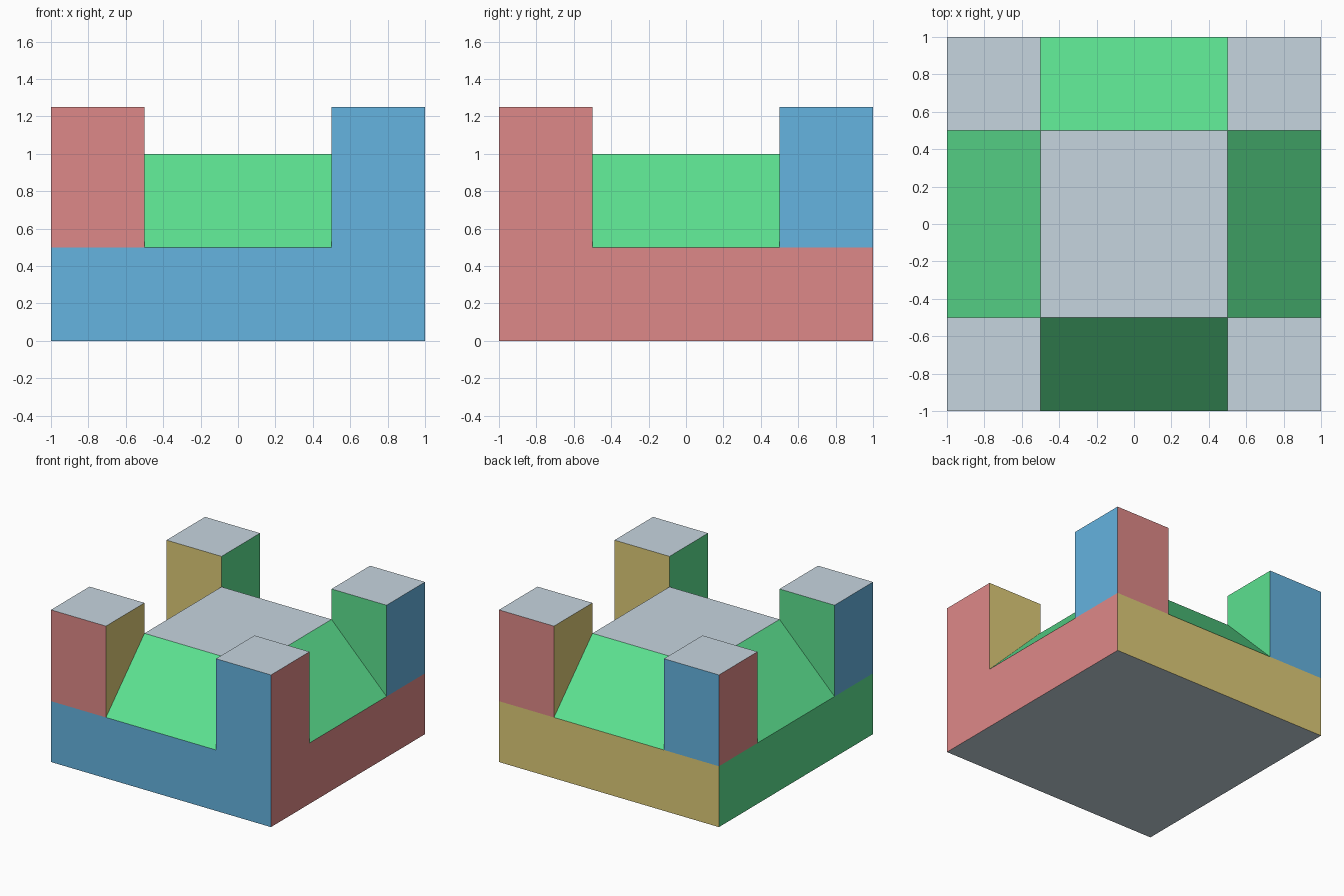
import bpy, bmesh
from math import pi
from mathutils import Matrix

cube = bpy.data.objects.get("Cube")
if cube:
    bpy.data.objects.remove(cube, do_unlink=True)


def make_material(name, hex_code):
    """Flat material from an sRGB hex string, stored as linear values."""
    srgb = [int(hex_code[i:i + 2], 16) / 255 for i in (0, 2, 4)]
    colour = [c / 12.92 if c <= 0.04045 else ((c + 0.055) / 1.055) ** 2.4 for c in srgb] + [1]
    mat = bpy.data.materials.new(name)
    mat.use_nodes = True
    mat.diffuse_color = colour
    mat.node_tree.nodes["Principled BSDF"].inputs["Base Color"].default_value = colour
    return mat


GREY, BLUE, RED, YELLOW, GREEN = range(5)
materials = [
    make_material("light grey", "C6D5DF"),
    make_material("blue", "65B3E0"),
    make_material("red", "DE8988"),
    make_material("yellow", "DECB78"),
    make_material("green", "5CE190"),
]


def side_colour(normal):
    """Box colours by facing direction; top and bottom are grey."""
    if abs(normal.z) > 0.9:
        return GREY
    if abs(normal.x) > abs(normal.y):
        return RED if normal.x > 0 else GREEN
    return YELLOW if normal.y > 0 else BLUE


def ramp_colour(normal):
    return GREY if abs(normal.z) > 0.9 else GREEN


def make_block(name, size, centre, colour_rule, top_scale=1.0):
    """Box, optionally tapered at the top, coloured face by face."""
    bm = bmesh.new()
    bmesh.ops.create_cube(bm, size=1)
    for v in bm.verts:
        if v.co.z > 0:
            v.co.x *= top_scale
            v.co.y *= top_scale
    bmesh.ops.scale(bm, vec=size, verts=bm.verts)
    bmesh.ops.translate(bm, vec=centre, verts=bm.verts)
    bm.normal_update()
    for f in bm.faces:
        f.material_index = colour_rule(f.normal)
    mesh = bpy.data.meshes.new(name)
    for mat in materials:
        mesh.materials.append(mat)
    bm.to_mesh(mesh)
    bm.free()
    obj = bpy.data.objects.new(name, mesh)
    bpy.context.collection.objects.link(obj)
    return obj


# Square base slab
make_block("base", (2, 2, 0.5), (0, 0, 0.25), side_colour)

# Raised platform with a ramp down each side
make_block("ramped_platform", (2, 2, 0.5), (0, 0, 0.75), ramp_colour, top_scale=0.5)

# Corner pillars, each turned a quarter from the last
for i, corner in enumerate(("front_left", "back_left", "back_right", "front_right")):
    pillar = make_block(corner + "_pillar", (0.5, 0.5, 0.75), (0.75, -0.75, 0.875), side_colour)
    pillar.data.transform(Matrix.Rotation(i * pi / 2, 4, 'Z'))
